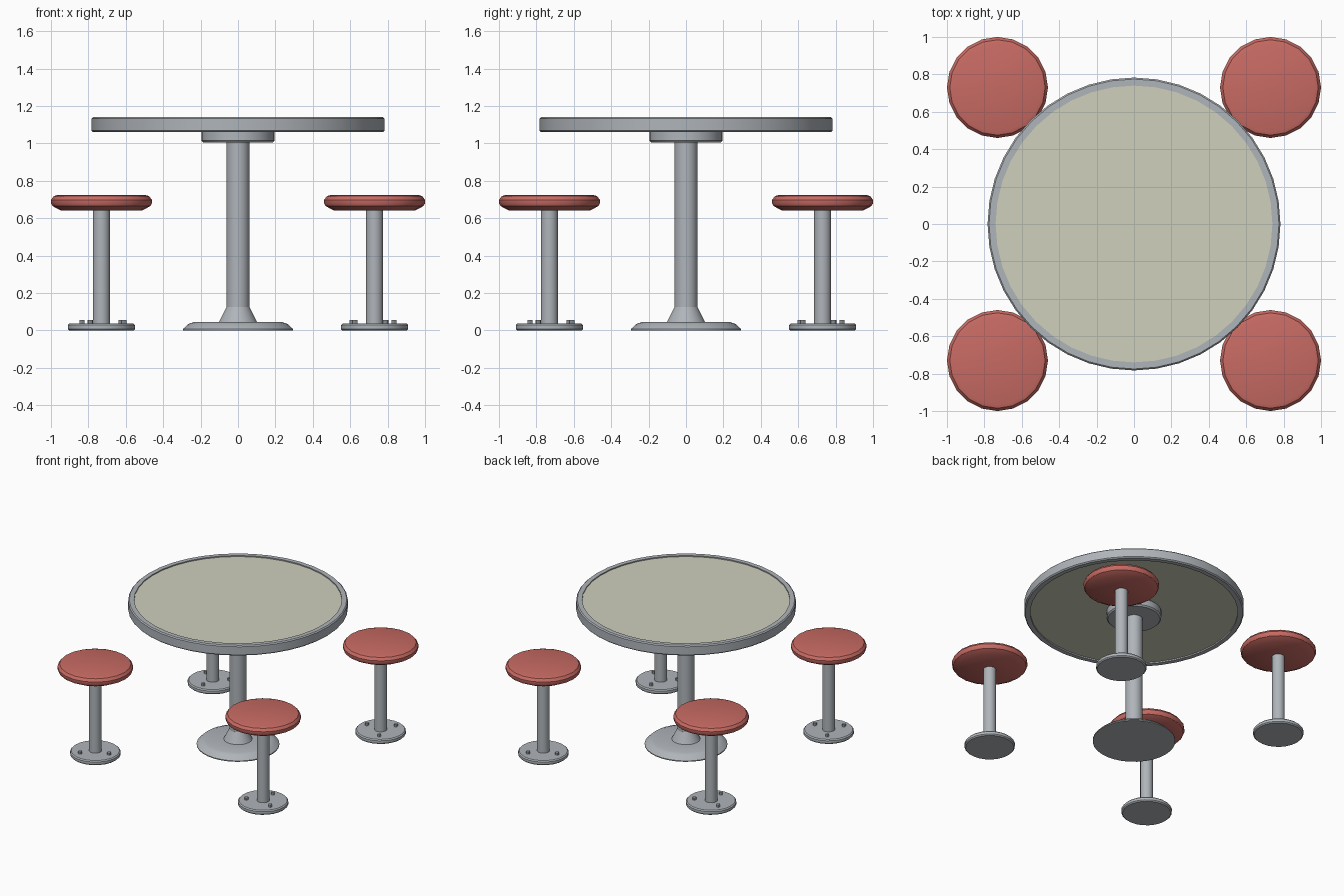
import bpy, bmesh
from math import cos, sin, pi, radians
from mathutils import Vector, Matrix

cube = bpy.data.objects.get("Cube")
if cube:
    bpy.data.objects.remove(cube)


def material(name, rgb):
    m = bpy.data.materials.new(name)
    m.use_nodes = True
    m.diffuse_color = (*rgb, 1)
    m.node_tree.nodes["Principled BSDF"].inputs["Base Color"].default_value = (*rgb, 1)
    return m


metal = material("grey metal", (0.43, 0.46, 0.49))
red = material("red seat", (0.58, 0.145, 0.125))
cream = material("cream laminate", (0.62, 0.63, 0.50))


def lathe(name, profile, sides, mat, centre=(0, 0), closed=False, turn=0):
    """Revolve an (r, z) profile about a vertical axis."""
    bm = bmesh.new()
    verts = [bm.verts.new((r, 0, z)) for r, z in profile]
    edges = [bm.edges.new(pair) for pair in zip(verts, verts[1:])]
    if closed:
        edges.append(bm.edges.new((verts[-1], verts[0])))
    bmesh.ops.spin(bm, geom=verts + edges, cent=(0, 0, 0), axis=(0, 0, 1),
                   angle=2 * pi, steps=sides)
    bmesh.ops.remove_doubles(bm, verts=bm.verts, dist=0.0005)
    bmesh.ops.recalc_face_normals(bm, faces=bm.faces)
    bm.transform(Matrix.Rotation(turn, 4, "Z"))
    mesh = bpy.data.meshes.new(name)
    bm.to_mesh(mesh)
    bm.free()
    mesh.materials.append(mat)
    mesh.shade_smooth()
    mesh.set_sharp_from_angle(angle=radians(30))
    ob = bpy.data.objects.new(name, mesh)
    ob.location = (*centre, 0)
    bpy.context.collection.objects.link(ob)
    return ob


def cylinder(name, r, z0, z1, sides, mat, centre=(0, 0), bevel=0.0):
    profile = [(0, z0), (r - bevel, z0), (r, z0 + bevel),
               (r, z1 - bevel), (r - bevel, z1), (0, z1)]
    return lathe(name, profile, sides, mat, centre)


# Table top: metal rim around a slightly recessed panel
lathe("table_rim", [(0.74, 1.06), (0.775, 1.06), (0.783, 1.068), (0.783, 1.132),
                    (0.775, 1.14), (0.74, 1.14)], 40, metal, closed=True)
cylinder("table_panel", 0.745, 1.07, 1.132, 40, cream)

# Pedestal
cylinder("table_collar", 0.195, 1.005, 1.075, 32, metal, bevel=0.01)
cylinder("table_column", 0.062, 0.10, 1.02, 24, metal)
lathe("table_base", [(0, 0), (0.295, 0), (0.295, 0.007), (0.265, 0.035), (0.235, 0.045),
                     (0.102, 0.045), (0.062, 0.125), (0, 0.125)], 32, metal)

# Four stools, each turned a quarter from the last
for i, corner in enumerate(("back_left", "back_right", "front_right", "front_left")):
    a = pi / 4 + i * pi / 2
    c = Vector((cos(a), sin(a))) * 0.73 * 2 ** 0.5
    lathe("stool_seat_" + corner,
          [(0, 0.64), (0.215, 0.64), (0.262, 0.665), (0.27, 0.68), (0.27, 0.698),
           (0.255, 0.718), (0.235, 0.724), (0, 0.724)], 20, red, c)
    cylinder("stool_post_" + corner, 0.046, 0.02, 0.65, 16, metal, c)
    cylinder("stool_flange_" + corner, 0.18, 0, 0.036, 24, metal, c, 0.008)
    for k in range(3):
        b = a + radians(135 + 120 * k)
        cylinder(f"bolt_{corner}_{k + 1}", 0.014, 0.03, 0.055, 8, metal,
                 c + Vector((cos(b), sin(b))) * 0.12)
